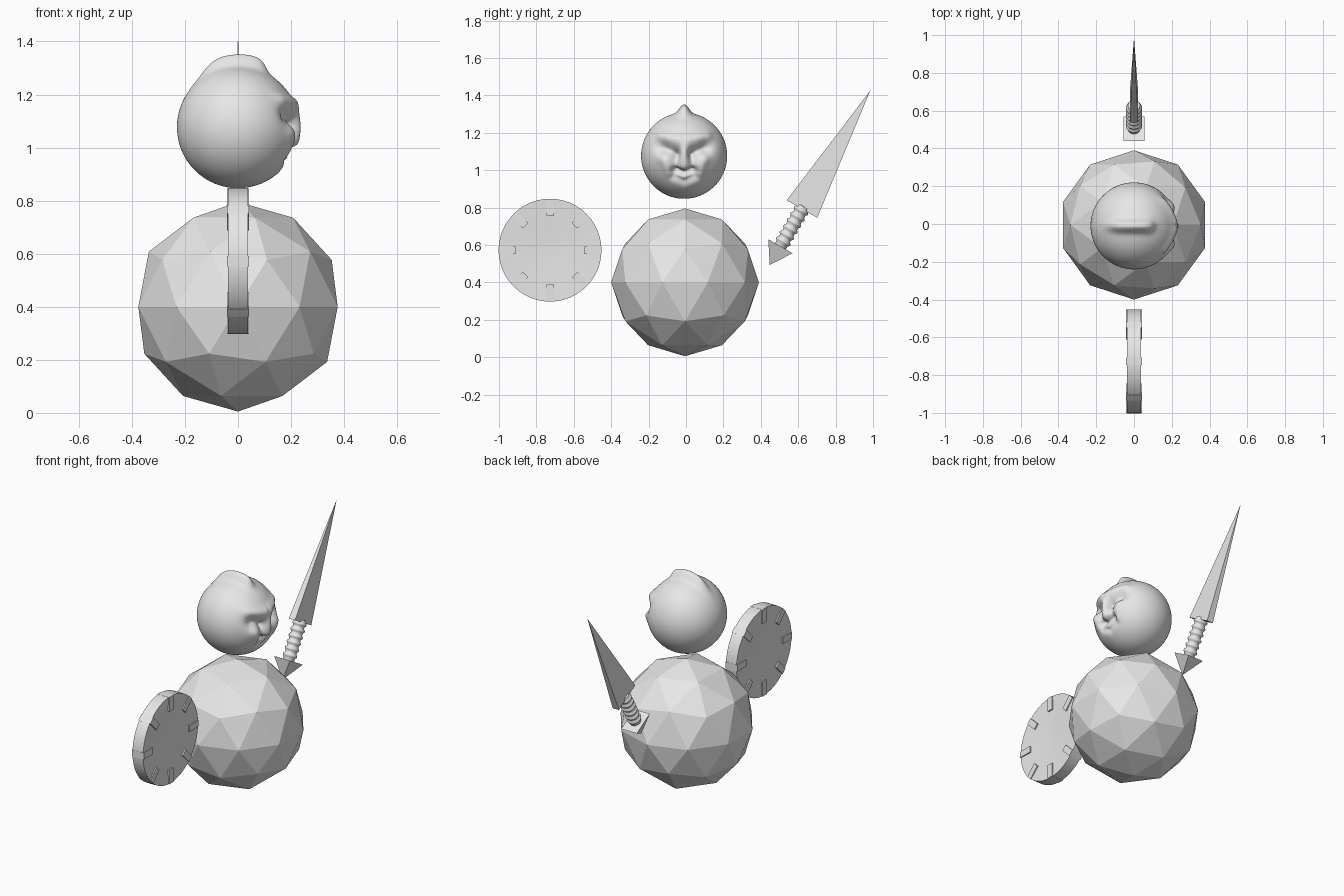
import bpy, bmesh
from math import pi, sqrt, exp, atan2, radians
from mathutils import Matrix, Vector

if "Cube" in bpy.data.objects:
    bpy.data.objects.remove(bpy.data.objects["Cube"])

grey = bpy.data.materials.new("light_grey")
grey.use_nodes = True
grey.diffuse_color = (0.8, 0.8, 0.8, 1)
grey.node_tree.nodes["Principled BSDF"].inputs["Base Color"].default_value = grey.diffuse_color


def finish(name, bm, matrix=Matrix(), smooth=None):
    bmesh.ops.recalc_face_normals(bm, faces=bm.faces)
    mesh = bpy.data.meshes.new(name)
    bm.to_mesh(mesh)
    bm.free()
    mesh.transform(matrix)
    mesh.materials.append(grey)
    obj = bpy.data.objects.new(name, mesh)
    bpy.context.collection.objects.link(obj)
    if smooth:
        bpy.ops.object.select_all(action='DESELECT')
        obj.select_set(True)
        bpy.context.view_layer.objects.active = obj
        bpy.ops.object.shade_smooth_by_angle(angle=radians(smooth))
    return obj


def lathe(bm, profile, steps):
    # revolve (radius, height) points about local z
    verts = [bm.verts.new((r, 0, z)) for r, z in profile]
    edges = [bm.edges.new(pair) for pair in zip(verts, verts[1:])]
    bmesh.ops.spin(bm, geom=verts + edges, axis=(0, 0, 1), cent=(0, 0, 0),
                   angle=2 * pi, steps=steps, use_duplicate=False)
    bmesh.ops.remove_doubles(bm, verts=bm.verts, dist=0.0002)


def pyramid(name, half_x, half_y, base, tip, matrix):
    bm = bmesh.new()
    bmesh.ops.create_cone(bm, cap_ends=True, segments=4, radius1=sqrt(2), radius2=0, depth=1,
                          matrix=Matrix.Rotation(pi / 4, 4, 'Z'))
    for v in bm.verts:
        t = v.co.z + 0.5
        v.co = (v.co.x * half_x, v.co.y * half_y, base + (tip - base) * t)
    return finish(name, bm, matrix)


# Faceted body
bm = bmesh.new()
bmesh.ops.create_icosphere(bm, subdivisions=2, radius=0.395)
finish("body", bm, Matrix.Translation((0, -0.005, 0.4)))


# Sculpted head, face towards +x
def bump(u, centre, width):
    return exp(-((u - centre) / width) ** 2)


def stroke(y, z, start, end, width):
    # soft brush stroke between two points on the face
    a, b, p = Vector(start), Vector(end), Vector((y, z))
    t = max(0, min(1, (p - a).dot(b - a) / (b - a).length_squared))
    return exp(-((p - a - (b - a) * t).length / width) ** 2)


def relief(p):
    tilt = atan2(p.x, p.z)
    d = 0
    if p.z > 0:
        # crest over the top
        along = 1 / (1 + exp(-(tilt + 0.5) * 9)) / (1 + exp((tilt - 0.42) * 18))
        d += 0.045 * along * bump(p.y, 0, 0.03)
    if p.x > 0:
        y, z = abs(p.y), p.z
        nose = stroke(y, z, (0, 0.09), (0, -0.05), 0.026)
        d -= 0.036 * stroke(y, z, (0.045, 0.015), (0.115, 0.045), 0.034) * (1 - nose)
        d -= 0.024 * stroke(y, z, (0.045, 0.0), (0.05, -0.07), 0.03) * (1 - nose)
        d += 0.013 * stroke(y, z, (0.03, 0.085), (0.12, 0.1), 0.028)
        d += 0.012 * stroke(y, z, (0.105, -0.02), (0.075, -0.08), 0.03)
        d -= 0.034 * stroke(y, z, (0, -0.098), (0.055, -0.085), 0.018)
        d -= 0.016 * stroke(y, z, (0, -0.14), (0.06, -0.115), 0.016)
        d += 0.006 * nose
    return d


bm = bmesh.new()
bmesh.ops.create_icosphere(bm, subdivisions=6, radius=0.23)
for v in bm.verts:
    v.co += v.co.normalized() * relief(v.co)
finish("head", bm, Matrix.Translation((0, -0.01, 1.077)), 180)

# Round shield with dished faces
shield_frame = Matrix.Translation((0, -0.727, 0.572)) @ Matrix.Rotation(pi / 2, 4, 'Y')
half = [(0, 0.024), (0.07, 0.026), (0.2, 0.034), (0.275, 0.037)]
bm = bmesh.new()
lathe(bm, half + [(r, -z) for r, z in reversed(half)], 48)
finish("shield", bm, shield_frame, 30)

# Eight raised clamps around the shield rim
for i in range(8):
    bm = bmesh.new()
    size = Matrix.Diagonal((0.09, 0.04, 0.084, 1))
    bmesh.ops.create_cube(bm, size=1, matrix=Matrix.Translation((0.2295, 0, 0)) @ size)
    finish(f"shield_clamp_{i + 1}", bm, shield_frame @ Matrix.Rotation(i * pi / 4, 4, 'Z'))

# Spear leaning back in the yz plane
spear_frame = Matrix.Translation((0, 0.505, 0.593)) @ Matrix.Rotation(radians(-30), 4, 'X')
pyramid("spear_blade", 0.022, 0.094, 0.23, 0.961, spear_frame)
pyramid("spear_pommel", 0.055, 0.075, 0, -0.115, spear_frame)

# Ribbed grip
rings = 6
grip = [(0, -0.01), (0.033, -0.01)]
for i in range(rings):
    z = 0.03 + i * 0.038
    grip += [(0.034, z - 0.012), (0.041, z - 0.006), (0.043, z), (0.041, z + 0.006), (0.034, z + 0.012)]
grip += [(0.032, 0.245), (0, 0.248)]
bm = bmesh.new()
lathe(bm, grip, 24)
finish("spear_grip", bm, spear_frame, 50)
